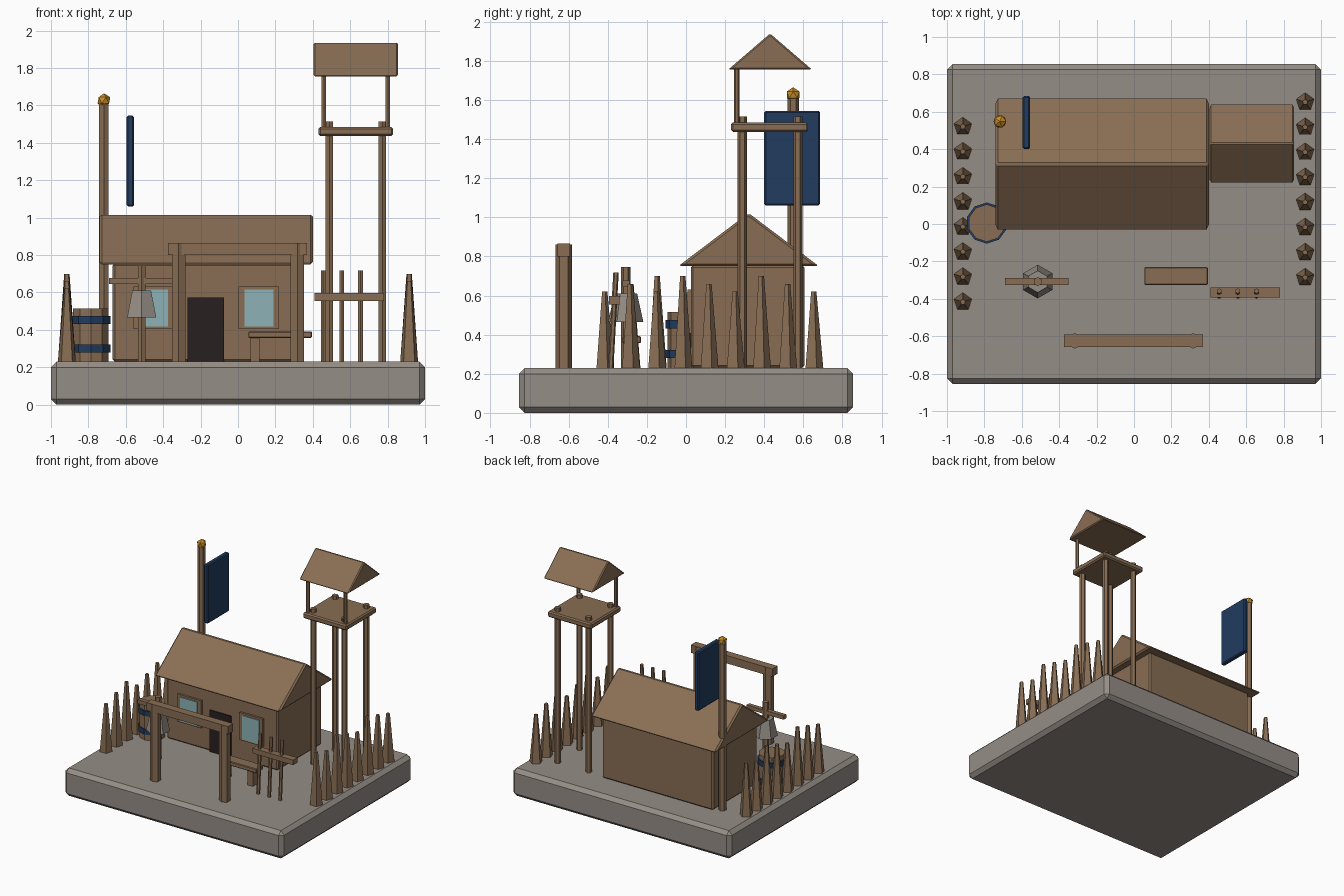
import bpy, bmesh, math
from mathutils import Vector

if "Cube" in bpy.data.objects:
    bpy.data.objects.remove(bpy.data.objects["Cube"])


def mat(name, rgb):
    m = bpy.data.materials.new(name)
    m.diffuse_color = (*rgb, 1)
    m.use_nodes = True
    m.node_tree.nodes["Principled BSDF"].inputs["Base Color"].default_value = m.diffuse_color
    return m


WOOD = mat("brown wood", (0.25, 0.155, 0.088))
STONE = mat("grey stone", (0.30, 0.27, 0.24))
NAVY = mat("navy blue", (0.015, 0.045, 0.115))
GLASS = mat("pale glass", (0.27, 0.45, 0.47))
DARK = mat("dark door", (0.022, 0.014, 0.015))
GOLD = mat("gold", (0.58, 0.27, 0.02))


def finish(bm, name, m, bevel=0):
    bmesh.ops.recalc_face_normals(bm, faces=bm.faces)
    me = bpy.data.meshes.new(name)
    bm.to_mesh(me)
    bm.free()
    me.materials.append(m)
    ob = bpy.data.objects.new(name, me)
    bpy.context.collection.objects.link(ob)
    if bevel:
        b = ob.modifiers.new("bevel", "BEVEL")
        b.width, b.segments, b.limit_method = bevel, 1, "ANGLE"
    return ob


def box(name, x, y, z, m, bevel=0):
    """Box from (min, max) ranges."""
    bm = bmesh.new()
    bmesh.ops.create_cube(bm, size=1)
    for v in bm.verts:
        for i, (a, b) in enumerate((x, y, z)):
            v.co[i] = a if v.co[i] < 0 else b
    return finish(bm, name, m, bevel)


def rod(name, p, q, r1, r2, sides, m):
    """Tapered prism from p to q, with a corner facing +y."""
    bm = bmesh.new()
    p, q = Vector(p), Vector(q)
    rings = []
    for c, r in ((p, r1), (q, r2)):
        rings.append([bm.verts.new(c + Vector((r * math.sin(2 * math.pi * i / sides),
                                               r * math.cos(2 * math.pi * i / sides), 0)))
                      for i in range(sides)])
        bm.faces.new(rings[-1])
    for i in range(sides):
        j = (i + 1) % sides
        bm.faces.new((rings[0][i], rings[0][j], rings[1][j], rings[1][i]))
    return finish(bm, name, m)


def post(name, x, y, z0, z1, r, m=WOOD, sides=6):
    return rod(name, (x, y, z0), (x, y, z1), r, r, sides, m)


def gable(name, x, y, z, bevel):
    """Triangular roof with its ridge along x."""
    bm = bmesh.new()
    profile = ((y[0], z[0]), (y[1], z[0]), ((y[0] + y[1]) / 2, z[1]))
    ends = [[bm.verts.new((px, py, pz)) for py, pz in profile] for px in x]
    for e in ends:
        bm.faces.new(e)
    for i in range(3):
        j = (i + 1) % 3
        bm.faces.new((ends[0][i], ends[0][j], ends[1][j], ends[1][i]))
    return finish(bm, name, WOOD, bevel)


G = 0.23  # ground level
box("stone_base", (-1, 1), (-0.855, 0.855), (0, G), STONE, 0.03)

# Cabin
box("cabin_walls", (-0.67, 0.345), (0.025, 0.605), (G, 0.755), WOOD, 0.012)
gable("cabin_roof", (-0.74, 0.40), (-0.04, 0.68), (0.75, 1.022), 0.012)
box("cabin_door", (-0.27, -0.075), (0.016, 0.03), (G, 0.573), DARK)
for side, cx in (("left", -0.452), ("right", 0.112)):
    box(side + "_window_frame", (cx - 0.108, cx + 0.108), (0.008, 0.03), (0.405, 0.632), WOOD)
    box(side + "_window_pane", (cx - 0.078, cx + 0.078), (0.002, 0.01), (0.417, 0.615), GLASS)

# Watchtower
TX, TY = 0.63, 0.43
for sx in (-1, 1):
    for sy in (-1, 1):
        post("tower_leg", TX + sx * 0.142, TY + sy * 0.142, G, 1.515, 0.0235)
    post("tower_roof_post", TX + sx * 0.171, TY - 0.171, 1.47, 1.765, 0.014)
box("tower_platform", (0.43, 0.83), (0.23, 0.625), (1.437, 1.485), WOOD, 0.01)
gable("tower_roof", (0.405, 0.855), (0.215, 0.645), (1.755, 1.94), 0.008)

# Flag
post("flag_pole", -0.717, 0.548, G, 1.61, 0.029)
bm = bmesh.new()
bmesh.ops.create_icosphere(bm, subdivisions=1, radius=0.038)
bmesh.ops.translate(bm, verts=bm.verts, vec=(-0.717, 0.548, 1.627))
finish(bm, "pole_knob", GOLD)
box("flag", (-0.595, -0.555), (0.40, 0.685), (1.06, 1.545), NAVY, 0.008)

# Palisade stakes down both sides
for i in range(8):
    top = 0.62 + 0.04 * (i % 3)
    for side, x, y in (("left", -0.915, -0.417 + i * 0.134), ("right", 0.915, 0.652 - i * 0.134)):
        rod(side + "_stake", (x, y, G), (x, y, top), 0.05, 0.015, 5, WOOD)

# Gateway
for x in (-0.317, 0.317):
    post("gate_post", x, -0.625, G, 0.862, 0.042)
box("gate_beam", (-0.375, 0.37), (-0.658, -0.592), (0.80, 0.865), WOOD)

# Bell on its post
post("bell_post", -0.515, -0.308, G, 0.745, 0.024)
box("bell_crossbar", (-0.69, -0.35), (-0.325, -0.29), (0.645, 0.677), WOOD)
rod("bell", (-0.515, -0.308, 0.465), (-0.515, -0.308, 0.61), 0.09, 0.058, 6, STONE)

# Bench
box("bench_seat", (0.055, 0.395), (-0.325, -0.23), (0.357, 0.392), WOOD, 0.005)
for x in (0.09, 0.325):
    box("bench_leg", (x - 0.024, x + 0.024), (-0.305, -0.25), (G, 0.36), WOOD)

# Spear rack
box("rack_beam", (0.41, 0.78), (-0.394, -0.34), (0.555, 0.597), WOOD)
for x in (0.455, 0.555, 0.655):
    rod("spear", (x, -0.385, G), (x, -0.358, 0.717), 0.014, 0.014, 6, WOOD)

# Barrel with two hoops
post("barrel", -0.787, 0.005, G, 0.515, 0.1, WOOD, 10)
for z in (0.28, 0.432):
    post("barrel_hoop", -0.787, 0.005, z, z + 0.042, 0.11, NAVY, 10)
